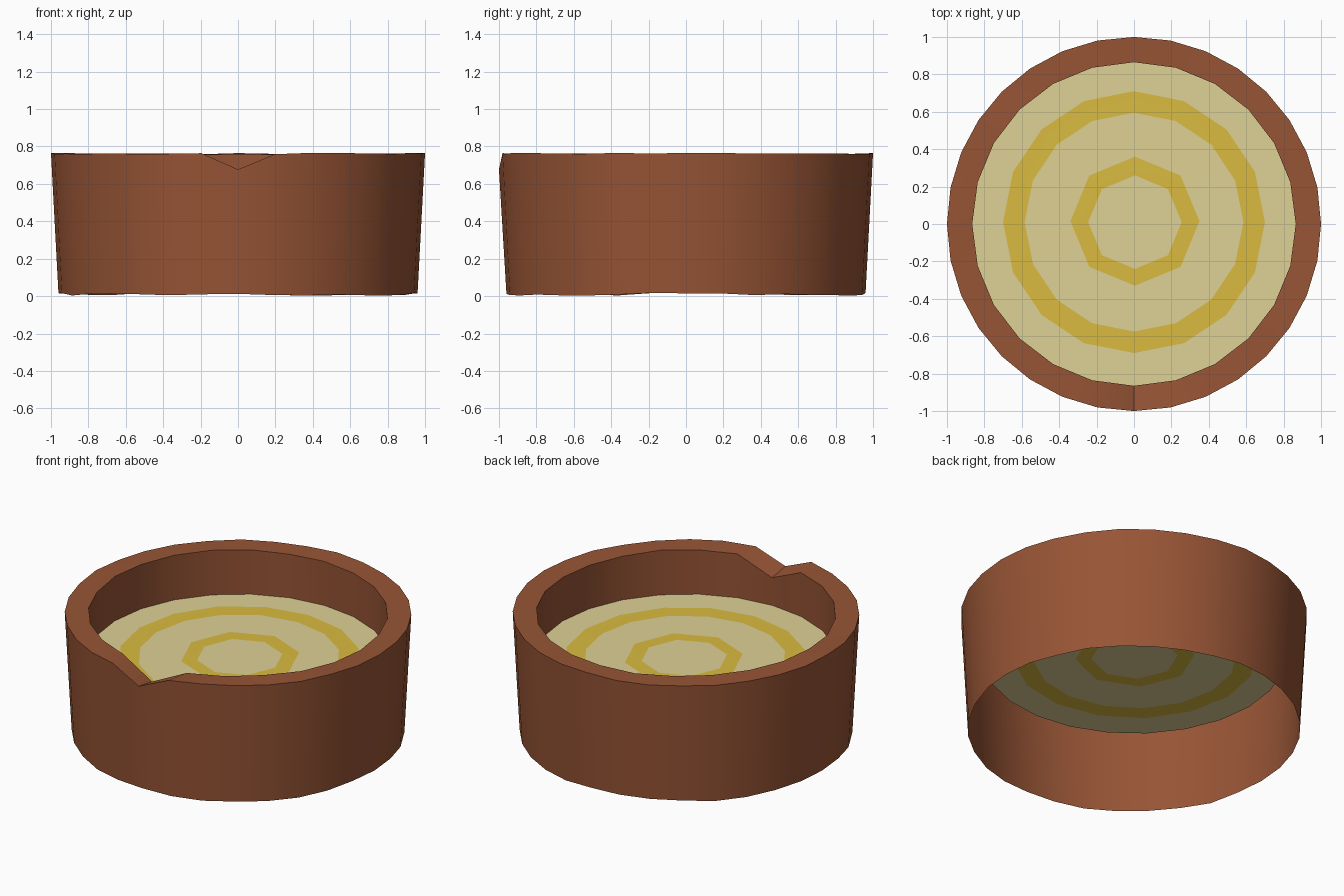
import bpy, bmesh, math, random

if "Cube" in bpy.data.objects:
    bpy.data.objects.remove(bpy.data.objects["Cube"])

random.seed(4)


def material(name, rgb):
    m = bpy.data.materials.new(name)
    m.diffuse_color = (*rgb, 1)
    m.use_nodes = True
    m.node_tree.nodes["Principled BSDF"].inputs["Base Color"].default_value = m.diffuse_color
    return m


BARK = material("bark", (0.31, 0.09, 0.036))
WOOD = material("pale_wood", (0.74, 0.64, 0.30))
RING = material("growth_ring", (0.70, 0.50, 0.052))


def ring(bm, n, r, z, notch=0.0, jitter=0.0, cx=0.0, cy=0.0):
    """Circle of vertices starting at the front; the first may be notched."""
    verts = []
    for i in range(n):
        a = -math.pi / 2 + 2 * math.pi * i / n
        dz = -notch if i == 0 else random.uniform(-jitter, jitter)
        verts.append(bm.verts.new((cx + r * math.cos(a), cy + r * math.sin(a), z + dz)))
    return verts


def stitch(bm, a, b, mat=0):
    """Join two rings that may have different vertex counts."""
    n, m = len(a), len(b)
    if n == m:
        for i in range(n):
            k = (i + 1) % n
            bm.faces.new((a[i], a[k], b[k], b[i])).material_index = mat
        return
    i = j = 0
    while i < n or j < m:
        if j == m or (i < n and (i + 1) * m <= (j + 1) * n):
            f = (a[i % n], a[(i + 1) % n], b[j % m])
            i += 1
        else:
            f = (a[i % n], b[(j + 1) % m], b[j % m])
            j += 1
        bm.faces.new(f).material_index = mat


def finish(bm, name, mats):
    me = bpy.data.meshes.new(name)
    bm.to_mesh(me)
    bm.free()
    ob = bpy.data.objects.new(name, me)
    bpy.context.collection.objects.link(ob)
    for m in mats:
        me.materials.append(m)
    bpy.ops.object.select_all(action='DESELECT')
    ob.select_set(True)
    bpy.context.view_layer.objects.active = ob
    bpy.ops.object.shade_smooth_by_angle(angle=math.radians(30))
    return ob


# Bark wall: open below, flaring up to a notched rim, then down inside
bm = bmesh.new()
loops = [
    ring(bm, 32, 0.96, 0.01, notch=-0.002, jitter=0.008),
    ring(bm, 32, 1.0, 0.762, notch=0.085, jitter=0.004),
    ring(bm, 24, 0.865, 0.76, notch=0.105, jitter=0.004),
    ring(bm, 24, 0.87, 0.477),
]
for lower, upper in zip(loops, loops[1:]):
    stitch(bm, lower, upper)
finish(bm, "bark_wall", [BARK])

# Cut wood surface: alternating pale bands and darker growth rings
bm = bmesh.new()
loops = [
    ring(bm, 24, 0.87, 0.477),
    ring(bm, 16, 0.70, 0.477, cy=0.01),
    ring(bm, 16, 0.585, 0.477, cy=0.01),
    ring(bm, 8, 0.345, 0.478, cx=0.005, cy=0.015),
    ring(bm, 8, 0.25, 0.478, cx=0.005, cy=0.01),
]
for k, (outer, inner) in enumerate(zip(loops, loops[1:])):
    stitch(bm, outer, inner, k % 2)
bm.faces.new(loops[-1])
finish(bm, "cut_wood_surface", [WOOD, RING])
